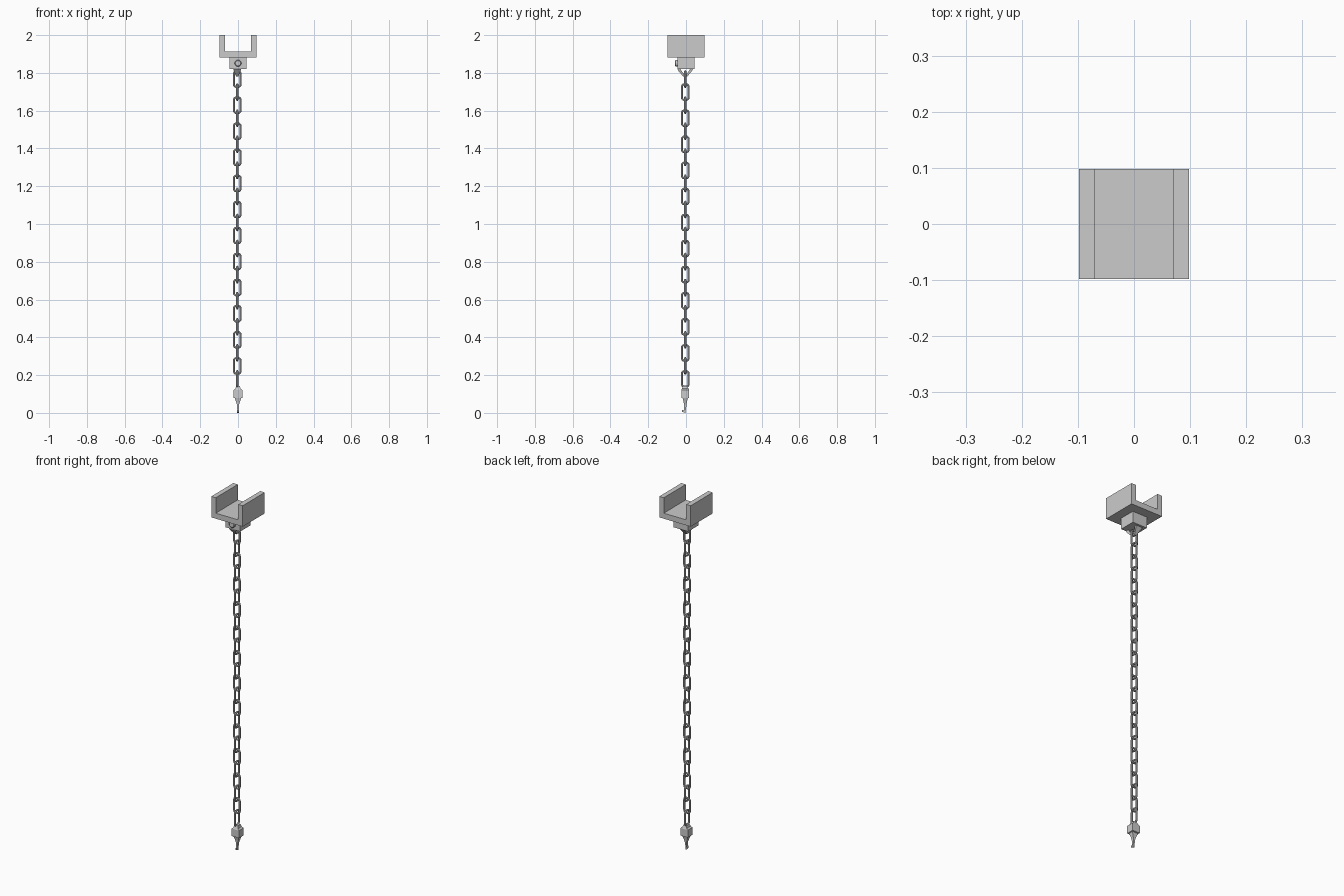
import bpy, bmesh, math
from mathutils import Vector

if "Cube" in bpy.data.objects:
    bpy.data.objects.remove(bpy.data.objects["Cube"])

CX = CY = -0.004  # chain axis


def finish(name, bm):
    bmesh.ops.recalc_face_normals(bm, faces=bm.faces)
    me = bpy.data.meshes.new(name)
    bm.to_mesh(me)
    bm.free()
    ob = bpy.data.objects.new(name, me)
    bpy.context.collection.objects.link(ob)
    return ob


def extrude_profile(name, pts, y0, y1):
    """Extrude an (x, z) outline along y."""
    bm = bmesh.new()
    a = [bm.verts.new((x, y0, z)) for x, z in pts]
    b = [bm.verts.new((x, y1, z)) for x, z in pts]
    bm.faces.new(a)
    bm.faces.new(b[::-1])
    for i in range(len(pts)):
        j = (i + 1) % len(pts)
        bm.faces.new((a[i], b[i], b[j], a[j]))
    return finish(name, bm)


def skin(bm, rings, closed=False):
    """Join rings of points with quads, capping open ends."""
    rv = [[bm.verts.new(p) for p in r] for r in rings]
    n, m = len(rv), len(rv[0])
    for i in range(n if closed else n - 1):
        a, b = rv[i], rv[(i + 1) % n]
        for k in range(m):
            bm.faces.new((a[k], a[(k + 1) % m], b[(k + 1) % m], b[k]))
    if not closed:
        bm.faces.new(rv[0][::-1])
        bm.faces.new(rv[-1])


def rect(z, hx, hy, x=0.0, y=0.0):
    return [(x + sx * hx, y + sy * hy, z) for sx, sy in ((-1, -1), (1, -1), (1, 1), (-1, 1))]


def link(name, z, axis):
    """Rounded chain link standing in the plane of axis and z."""
    hw, hh, r, corner, sides = 0.0175, 0.0415, 0.0055, 0.013, 8
    side, up = Vector(axis), Vector((0, 0, 1))
    normal = side.cross(up)
    rings = []
    for q, (sx, sz) in enumerate(((1, 1), (-1, 1), (-1, -1), (1, -1))):
        for s in range(4):
            t = math.radians(90 * q + 30 * s)
            out = side * math.cos(t) + up * math.sin(t)
            c = Vector((CX, CY, z)) + side * sx * (hw - corner) + up * sz * (hh - corner) + out * corner
            rings.append([c + (out * math.cos(a) + normal * math.sin(a)) * r
                          for a in (2 * math.pi * k / sides for k in range(sides))])
    bm = bmesh.new()
    skin(bm, rings, closed=True)
    return finish(name, bm)


# U-shaped beam bracket
extrude_profile("beam_bracket", [(-.098, 1.882), (.098, 1.882), (.098, 2), (.07, 2), (.07, 1.913),
                                 (-.07, 1.913), (-.07, 2), (-.098, 2)], -.098, .098)

# mounting block with bolt head on the front
bm = bmesh.new()
skin(bm, [rect(1.882, .045, .045), rect(1.82, .045, .045)])
finish("mounting_block", bm)
bm = bmesh.new()
skin(bm, [[(r * math.cos(2 * math.pi * k / 12), y, 1.851 + r * math.sin(2 * math.pi * k / 12))
           for k in range(12)] for y, r in ((-.043, .018), (-.055, .018), (-.058, .014))])
finish("bolt_head", bm)

# tapered V strap carrying the first link
bm = bmesh.new()
path = [(-.035, 1.822, .02, .008), (-.022, 1.803, .013, .006), (-.006, 1.785, .006, .006),
        (.006, 1.785, .006, .006), (.022, 1.803, .013, .006), (.035, 1.822, .02, .008)]
rings = []
for y, z, hx, t in path:
    out = Vector((0, math.copysign(.75, y), -.66)) * t
    c = Vector((CX, CY + y, z))
    rings.append([c + Vector((-hx, 0, 0)) + out, c + Vector((hx, 0, 0)) + out,
                  c + Vector((hx, 0, 0)) - out, c + Vector((-hx, 0, 0)) - out])
skin(bm, rings)
finish("hanger_strap", bm)

# chain of alternating links
for i in range(24):
    link(f"chain_link_{i + 1}", 1.767 - i * 0.069, (1, 0, 0) if i % 2 == 0 else (0, 1, 0))

# weight block at the chain end
bm = bmesh.new()
skin(bm, [rect(z, hx, hy, CX + .004, CY) for z, hx, hy in
          ((.142, .010, .012), (.128, .014, .018), (.122, .023, .021),
           (.08, .023, .021), (.078, .018, .015))])
finish("end_block", bm)

# tapered stem curling into a small hook
bm = bmesh.new()
skin(bm, [rect(z, hx, hy, 0, y) for z, hx, hy, y in
          ((.08, .018, .014, CY), (.06, .011, .009, CY), (.045, .006, .007, CY),
           (.02, .004, .005, CY - .001), (.008, .004, .005, CY - .004))])
finish("hook_stem", bm)
extrude = extrude_profile("hook_tip", [(-.004, 0), (.004, 0), (.004, .01), (-.004, .01)], -.02, -.002)
for v in extrude.data.vertices:
    if v.co.y < -.01:
        v.co.z += .006
        v.co.x *= .6
